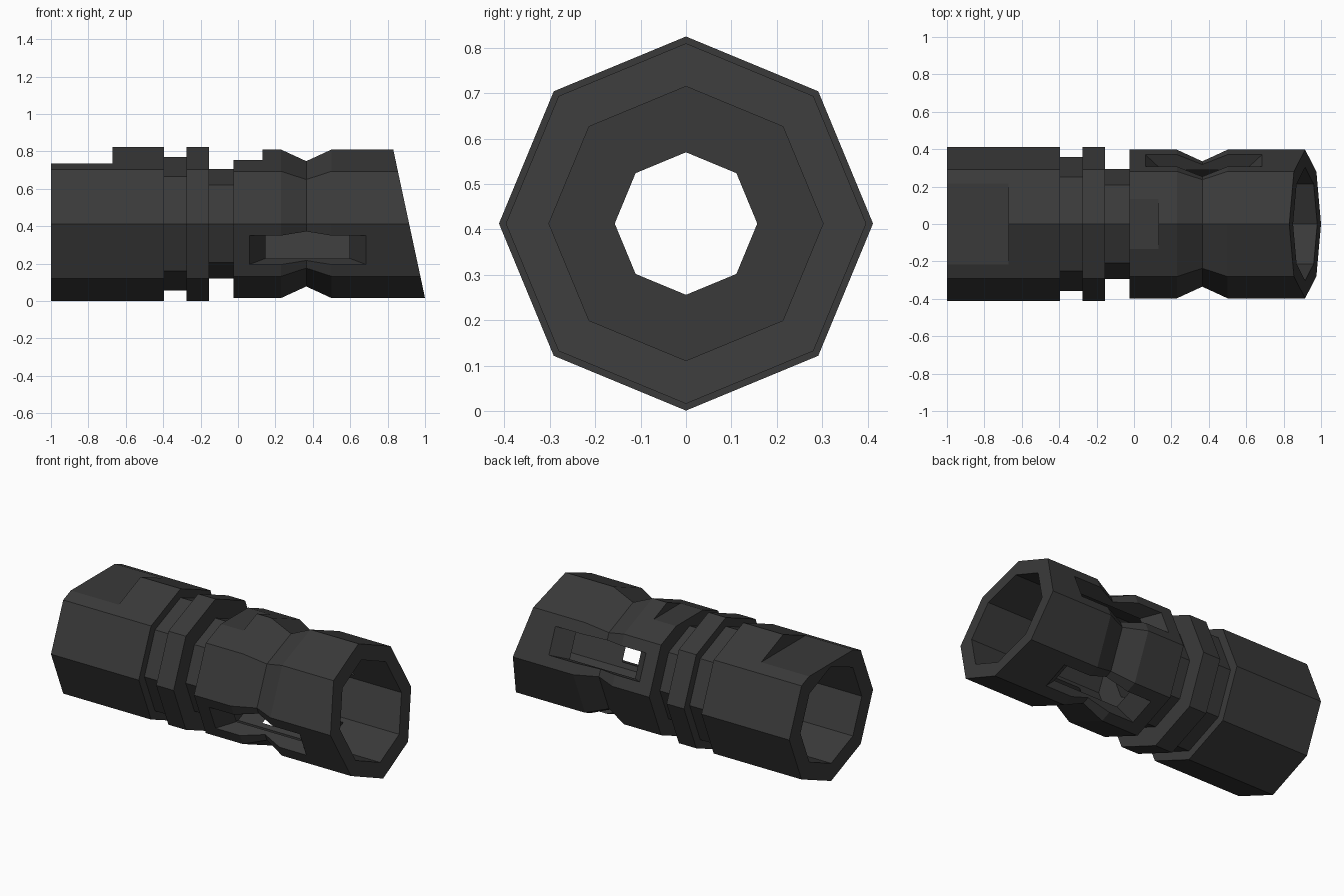
import bpy, bmesh, math
from mathutils import Matrix, Vector

if "Cube" in bpy.data.objects:
    bpy.data.objects.remove(bpy.data.objects["Cube"])

AXIS_Z = 0.413          # height of the tube axis
SLANT = 0.214           # lean of the muzzle end

mat = bpy.data.materials.new("dark_gunmetal")
mat.diffuse_color = (0.042, 0.042, 0.042, 1)
mat.use_nodes = True
mat.node_tree.nodes["Principled BSDF"].inputs["Base Color"].default_value = mat.diffuse_color


def add_mesh(name, bm):
    bmesh.ops.recalc_face_normals(bm, faces=bm.faces)
    me = bpy.data.meshes.new(name)
    bm.to_mesh(me)
    bm.free()
    ob = bpy.data.objects.new(name, me)
    bpy.context.collection.objects.link(ob)
    me.materials.append(mat)
    return ob


def octagon_tube(name, profile):
    """Sweep a closed (x, radius) profile round the x axis in eight steps."""
    bm = bmesh.new()
    rings = []
    for k in range(8):
        a = k * math.pi / 4
        rings.append([bm.verts.new((x, r * math.cos(a), AXIS_Z + r * math.sin(a)))
                      for x, r in profile])
    n = len(profile)
    for k in range(8):
        p, q = rings[k], rings[(k + 1) % 8]
        for i in range(n):
            j = (i + 1) % n
            bm.faces.new((p[i], p[j], q[j], q[i]))
    # lean the muzzle end
    for v in bm.verts:
        if v.co.x > 0.9:
            v.co.x += (AXIS_Z - v.co.z) * SLANT
    return add_mesh(name, bm)


def box_cutter(name, lo, hi):
    bm = bmesh.new()
    bmesh.ops.create_cube(bm, size=1)
    lo, hi = Vector(lo), Vector(hi)
    for v in bm.verts:
        v.co = Vector([(lo[i] + hi[i]) / 2 + v.co[i] * (hi[i] - lo[i]) for i in range(3)])
    return add_mesh(name, bm)


def slot_cutter(name, angle):
    """Straight-sided slot with 45 degree ends, turned to one tube face."""
    bm = bmesh.new()
    bmesh.ops.create_cube(bm, size=1)
    turn = Matrix.Rotation(angle, 4, 'X')
    for v in bm.verts:
        h = 0.45 if v.co.y > 0 else 0.2
        x = 0.06 + 0.367 - h if v.co.x < 0 else 0.685 - 0.367 + h
        z = math.copysign(0.084, v.co.z)
        v.co = turn @ Vector((x, h, z)) + Vector((0, 0, AXIS_Z))
    return add_mesh(name, bm)


# stepped outer shell, then the two bores joined by a narrow hole
body = octagon_tube("muzzle_tube", [
    (-1.0, 0.412), (-0.395, 0.412), (-0.395, 0.357), (-0.275, 0.357),
    (-0.275, 0.412), (-0.155, 0.412), (-0.155, 0.293), (-0.025, 0.293),
    (-0.025, 0.397), (0.23, 0.397), (0.365, 0.335), (0.5, 0.397), (0.915, 0.397),
    (0.915, 0.302), (0.0, 0.302), (0.0, 0.157), (-0.22, 0.157),
    (-0.22, 0.302), (-1.0, 0.302)])

# four vent slots on alternate faces, two flats along the top ridge
cutters = [slot_cutter("slot_cutter", math.radians(22.5 + 90 * k)) for k in range(4)]
cutters.append(box_cutter("rear_flat_cutter", (-1.1, -0.5, 0.735), (-0.67, 0.5, 1)))
cutters.append(box_cutter("front_flat_cutter", (-0.06, -0.3, 0.755), (0.13, 0.3, 1)))

bpy.context.view_layer.objects.active = body
for c in cutters:
    c.hide_render = True
    m = body.modifiers.new("cut", 'BOOLEAN')
    m.operation, m.solver, m.object = 'DIFFERENCE', 'EXACT', c
    bpy.ops.object.modifier_apply(modifier=m.name)
    bpy.data.objects.remove(c)
